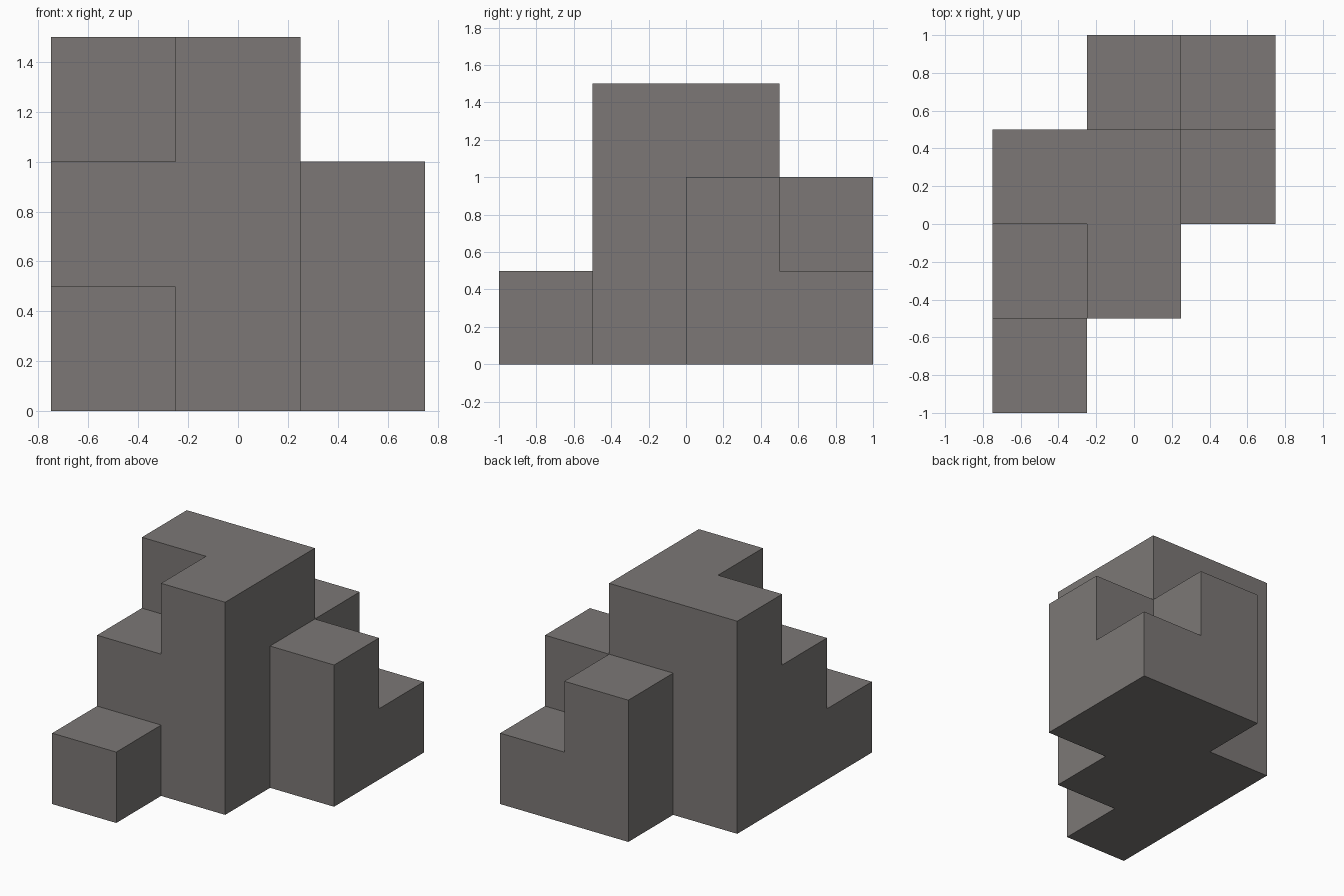
import bpy, bmesh
from mathutils import Vector

cube = bpy.data.objects.get("Cube")
if cube:
    bpy.data.objects.remove(cube, do_unlink=True)

STEP = 0.5
# Column heights in blocks: rows run front to back, entries run along x
HEIGHTS = [(1, 0, 0),
           (2, 3, 0),
           (3, 3, 2),
           (0, 2, 1)]
ORIGIN = Vector((-0.75, -1.0, 0.0))

# Flat grey stone
stone = bpy.data.materials.new("warm_grey")
stone.use_nodes = True
colour = (0.2, 0.187, 0.18, 1.0)
stone.diffuse_color = colour
stone.node_tree.nodes["Principled BSDF"].inputs["Base Color"].default_value = colour

filled = {(i, j, k)
          for j, row in enumerate(HEIGHTS)
          for i, height in enumerate(row)
          for k in range(height)}


def add_face(bm, cell, axis, side):
    """Add the square of a block that looks along one axis, wound outwards."""
    u, v = (axis + 1) % 3, (axis + 2) % 3
    corners = [(0, 0), (1, 0), (1, 1), (0, 1)]
    if side < 0:
        corners.reverse()
    verts = []
    for a, b in corners:
        p = Vector(cell)
        p[axis] += side > 0
        p[u] += a
        p[v] += b
        verts.append(bm.verts.new(ORIGIN + p * STEP))
    bm.faces.new(verts)


# Stepped body: one closed shell made from the exposed sides of the blocks
bm = bmesh.new()
for cell in sorted(filled):
    for axis in range(3):
        for side in (-1, 1):
            neighbour = list(cell)
            neighbour[axis] += side
            if tuple(neighbour) not in filled:
                add_face(bm, cell, axis, side)
bmesh.ops.remove_doubles(bm, verts=bm.verts[:], dist=0.001)
# Merge coplanar squares into whole flat walls and treads
bmesh.ops.dissolve_limit(bm, angle_limit=0.01, verts=bm.verts[:], edges=bm.edges[:])

mesh = bpy.data.meshes.new("stepped_body")
bm.to_mesh(mesh)
bm.free()
mesh.materials.append(stone)
body = bpy.data.objects.new("stepped_body", mesh)
bpy.context.scene.collection.objects.link(body)
